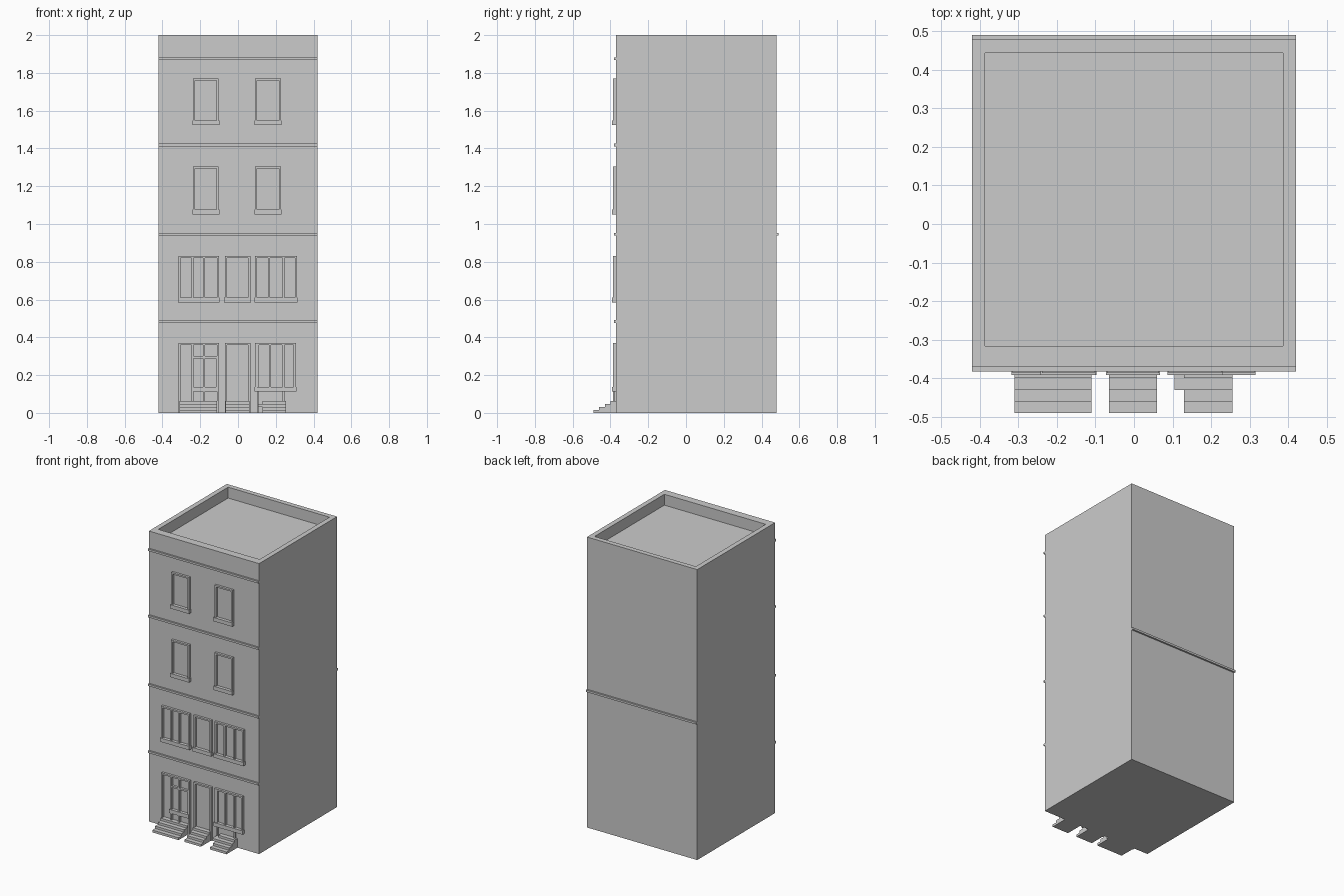
import bpy, bmesh

if "Cube" in bpy.data.objects:
    bpy.data.objects.remove(bpy.data.objects["Cube"])

FRONT, BACK, HALF = -0.37, 0.478, 0.42


def add_box(bm, x0, x1, y0, y1, z0, z1):
    vs = bmesh.ops.create_cube(bm, size=1)["verts"]
    for v in vs:
        v.co = ((x0 + x1) / 2 + v.co.x * (x1 - x0),
                (y0 + y1) / 2 + v.co.y * (y1 - y0),
                (z0 + z1) / 2 + v.co.z * (z1 - z0))


def finish(name, bm):
    me = bpy.data.meshes.new(name)
    bm.to_mesh(me)
    bm.free()
    ob = bpy.data.objects.new(name, me)
    bpy.context.collection.objects.link(ob)
    return ob


def boxes(name, *dims):
    bm = bmesh.new()
    for d in dims:
        add_box(bm, *d)
    return finish(name, bm)


def window(name, x0, x1, z0, z1, mullions=(), sill=True, out=0.016):
    t, y = 0.011, FRONT - out
    inner = FRONT + 0.004
    parts = [(x0, x0 + t, y, inner, z0, z1),
             (x1 - t, x1, y, inner, z0, z1),
             (x0 + t, x1 - t, y, inner, z1 - t, z1)]
    parts += [(m - t / 2, m + t / 2, y, inner, z0, z1 - t) for m in mullions]
    if sill:
        parts.append((x0 - 0.003, x1 + 0.003, y - 0.006, inner, z0, z0 + 0.026))
    boxes(name, *parts)


def stairs(name, x0, x1, top=0.064, steps=4):
    # stepped side profile extruded across the width
    prof = [(FRONT, 0.0), (-0.49, 0.0)]
    rise, run = top / steps, 0.03
    for i in range(steps):
        y = -0.49 + i * run
        prof += [(y, (i + 1) * rise), (min(y + run, FRONT), (i + 1) * rise)]
    bm = bmesh.new()
    face = bm.faces.new([bm.verts.new((x0, y, z)) for y, z in prof])
    ext = bmesh.ops.extrude_face_region(bm, geom=[face])["geom"]
    bmesh.ops.translate(bm, vec=(x1 - x0, 0, 0),
                        verts=[g for g in ext if isinstance(g, bmesh.types.BMVert)])
    bmesh.ops.recalc_face_normals(bm, faces=bm.faces)
    finish(name, bm)


# Main block with the flat roof sunk behind a parapet
bm = bmesh.new()
add_box(bm, -HALF, HALF, FRONT, BACK, 0, 2)
top = max(bm.faces, key=lambda f: f.calc_center_median().z)
bmesh.ops.inset_region(bm, faces=[top], thickness=0.048)
for v in top.verts:
    if v.co.y < 0:
        v.co.y = -0.316
roof = bmesh.ops.extrude_face_region(bm, geom=[top])["geom"]
bmesh.ops.translate(bm, vec=(0, 0, -0.075),
                    verts=[g for g in roof if isinstance(g, bmesh.types.BMVert)])
if top.is_valid:
    bmesh.ops.delete(bm, geom=[top], context='FACES')
bmesh.ops.recalc_face_normals(bm, faces=bm.faces)
finish("building_block", bm)

# Floor bands on the facade and one across the back
for i, z in enumerate((0.484, 0.945, 1.418, 1.875)):
    boxes(f"front_band_{i + 1}", (-HALF, HALF, FRONT - 0.012, FRONT + 0.004, z - 0.007, z + 0.007))
boxes("back_band", (-HALF, HALF, BACK - 0.004, 0.49, 0.938, 0.952))

# Upper two floors: pairs of single windows
for floor, (z0, z1) in enumerate(((1.05, 1.305), (1.523, 1.77))):
    for side, x0 in (("left", -0.239), ("right", 0.09)):
        window(f"upper_window_{side}_{floor + 1}", x0, x0 + 0.137, z0, z1)

# First floor: two triple windows around a single one
window("first_floor_window_left", -0.315, -0.10, 0.585, 0.83, (-0.24, -0.18))
window("first_floor_window_middle", -0.07, 0.065, 0.585, 0.83)
window("first_floor_window_right", 0.09, 0.312, 0.585, 0.83, (0.165, 0.24))

# Ground floor: doors and shop windows
window("door_left", -0.315, -0.10, 0, 0.37, (-0.24, -0.18), sill=False)
window("door_middle", -0.07, 0.065, 0, 0.37, sill=False)
window("door_right", 0.10, 0.245, 0, 0.37, sill=False, out=0.012)
window("shop_window_right", 0.09, 0.306, 0.112, 0.37, (0.17, 0.24))
window("shop_window_left", -0.247, -0.105, 0.112, 0.30)

# Entrance stairs
stairs("stairs_left", -0.31, -0.11)
stairs("stairs_middle", -0.065, 0.06)
stairs("stairs_right", 0.13, 0.255)
boxes("stair_landing_right", (0.105, 0.25, -0.43, FRONT, 0.03, 0.048))
